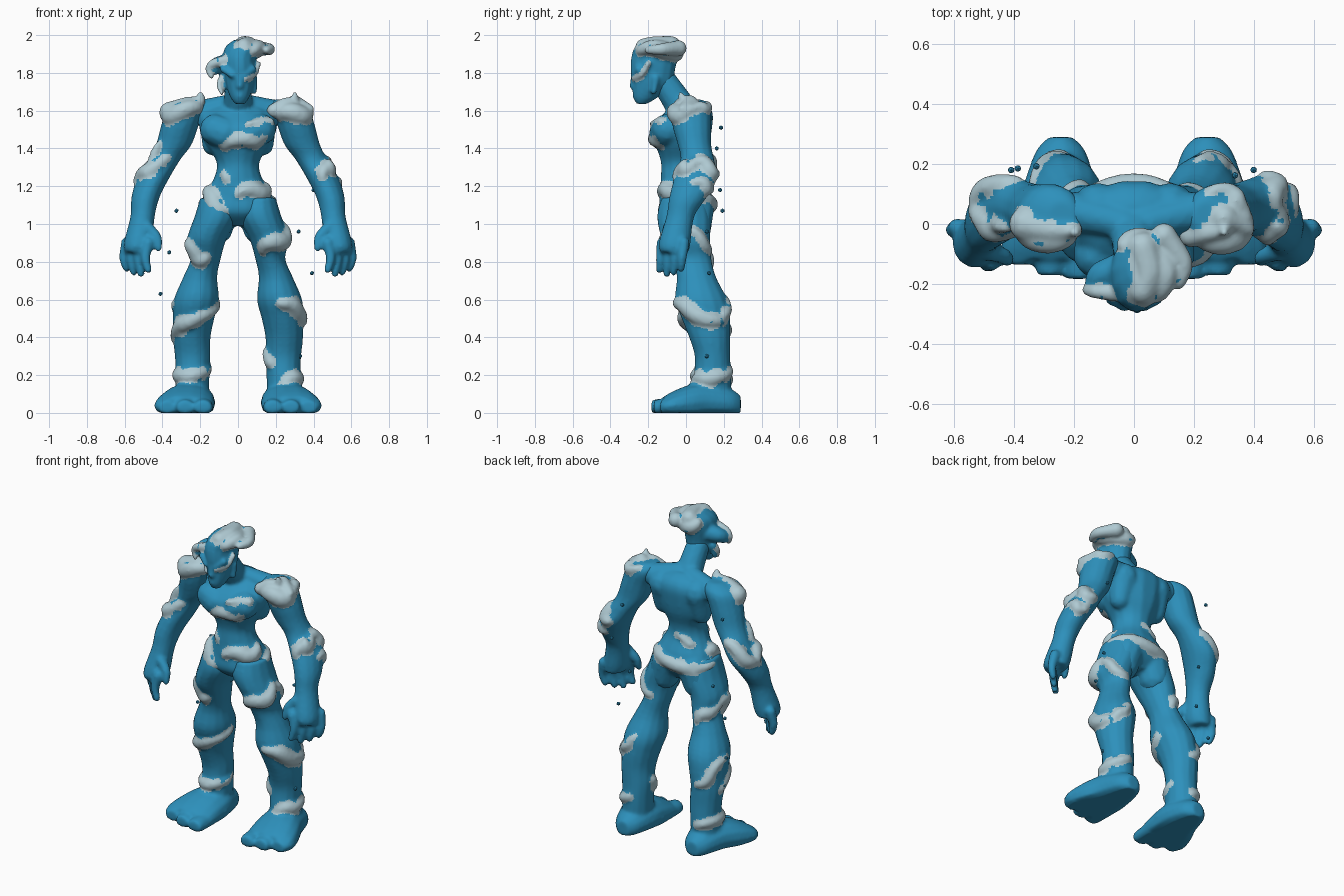
import bpy, bmesh, math, random
from mathutils import Vector, Matrix, noise, kdtree

random.seed(4)
cube = bpy.data.objects.get("Cube")
if cube:
    bpy.data.objects.remove(cube)

# Directions around a limb, seen from above
LEFT, BACK = Vector((1, 0)), Vector((0, 1))
RIGHT, FRONT = -LEFT, -BACK


def material(name, *color):
    m = bpy.data.materials.new(name)
    m.use_nodes = True
    m.diffuse_color = (*color, 1)
    m.node_tree.nodes["Principled BSDF"].inputs["Base Color"].default_value = (*color, 1)
    return m


WATER = material("water blue", .026, .28, .5)
FOAM = material("foam pale blue", .43, .59, .65)


def ring(z, wide, deep, x=0, y=0):
    """One elliptical cross-section: centre and two radii."""
    return Vector((x, y, z, wide, deep))


def spline(points, t):
    """Smooth curve through the points, t in 0..1."""
    last = len(points) - 1
    i = min(int(t * last), last - 1)
    u = t * last - i
    before, a, b, after = (points[min(max(i + k, 0), last)] for k in (-1, 0, 1, 2))
    go, arrive = (b - before) / 2, (after - a) / 2
    return a + go * u + (3 * (b - a) - 2 * go - arrive) * u**2 + (2 * (a - b) + go + arrive) * u**3


class Part:
    """A body part gathered from overlapping pieces and fused at the end."""

    def __init__(self, name, rows, side=1):
        self.name, self.rows, self.side = name, rows, side
        self.bm, self.foam = bmesh.new(), []
        self.loft(rows)

    def loft(self, rows, lying=False, sides=14, steps=36):
        """Closed skin over the rings, upright or lying along y on the ground."""
        loops = []
        for k in range(steps + 1):
            x, y, z, wide, deep = spline(rows, k / steps)
            loop = []
            for j in range(sides):
                turn = math.tau * j / sides
                u, v = wide * math.cos(turn), deep * math.sin(turn)
                point = (x + u, y, max(z + v, 0)) if lying else (x + u, y + v, z)
                loop.append(self.bm.verts.new((point[0] * self.side, *point[1:])))
            loops.append(loop)
        for low, high in zip(loops, loops[1:]):
            for j in range(sides):
                n = (j + 1) % sides
                self.bm.faces.new((low[j], low[n], high[n], high[j]))
        self.bm.faces.new(loops[0])
        self.bm.faces.new(loops[-1])

    def ball(self, point, radius, foam):
        bmesh.ops.create_icosphere(self.bm, subdivisions=2, radius=radius,
                                   matrix=Matrix.Translation(point))
        if foam:
            self.foam.append((point, radius))

    def strand(self, *points, start, end, foam=False, count=14):
        """Tapered strand of balls through the points."""
        points = [Vector((x * self.side, y, z)) for x, y, z in points]
        for k in range(count + 1):
            t = k / count
            self.ball(spline(points, t), start + (end - start) * t, foam)

    def band(self, *path, start, end, size=.045, curl=0):
        """Foam ridge winding over the skin, half sunk, from height start to height end."""
        samples = [spline(self.rows, k / 80) for k in range(81)]
        count = 12 * len(path)
        for k in range(count + 1):
            t = k / count
            height = start + (end - start) * t + size / 3 * math.sin(7 * t)
            x, y, _, wide, deep = min(samples, key=lambda s: abs(s.z - height))
            out = spline(path, t).normalized()
            radius = size * (1 + math.sin(math.pi * t)) / 2
            sunk = radius * .45
            point = Vector((x * self.side + (wide - sunk) * out.x, y + (deep - sunk) * out.y, height))
            self.ball(point, radius, True)
            if k == count // 2:
                middle, lean = point, Vector((out.x, out.y, 0))
        # A breaking crest rises from the middle of the ridge
        for k in range(10 if curl else 0):
            t = k / 10
            rise = Vector((0, 0, curl * t)) + lean * curl * t * (1 - t)
            self.ball(middle + rise, size * (1 - .7 * t), True)

    def finish(self, voxel=.011):
        """Fuse the pieces, soften them and colour the foam."""
        bmesh.ops.recalc_face_normals(self.bm, faces=self.bm.faces)
        mesh = bpy.data.meshes.new(self.name)
        self.bm.to_mesh(mesh)
        self.bm.free()
        ob = bpy.data.objects.new(self.name, mesh)
        bpy.context.collection.objects.link(ob)
        fuse = ob.modifiers.new("fuse", "REMESH")
        fuse.mode, fuse.voxel_size = "VOXEL", voxel
        soften = ob.modifiers.new("soften", "SMOOTH")
        soften.iterations = 4
        graph = bpy.context.evaluated_depsgraph_get()
        fused = bpy.data.meshes.new_from_object(ob.evaluated_get(graph))
        ob.modifiers.clear()
        ob.data = fused
        fused.materials.clear()
        fused.materials.append(WATER)
        fused.materials.append(FOAM)
        tree = kdtree.KDTree(len(self.foam))
        for i, (point, _) in enumerate(self.foam):
            tree.insert(point, i)
        tree.balance()
        for face in fused.polygons:
            ragged = .006 + .014 * noise.noise(face.center * 22)
            near = tree.find_range(face.center, .1)
            face.material_index = int(any(d < self.foam[i][1] + ragged for _, i, d in near))
            face.use_smooth = True


# Torso with chest, seat, shoulder slopes and neck
torso = Part("torso", [
    ring(z=.99, wide=.06, deep=.07, y=.01), ring(z=1.06, wide=.2, deep=.14),
    ring(z=1.15, wide=.18, deep=.14), ring(z=1.25, wide=.125, deep=.115, y=-.02),
    ring(z=1.33, wide=.115, deep=.115, y=-.02), ring(z=1.42, wide=.17, deep=.145, y=-.02),
    ring(z=1.5, wide=.205, deep=.165, y=-.025), ring(z=1.58, wide=.2, deep=.135, y=.01),
    ring(z=1.63, wide=.14, deep=.09, y=.03), ring(z=1.66, wide=.06, deep=.05, y=.02)])
for torso.side in (-1, 1):
    torso.strand((.07, -.11, 1.48), (.12, -.1, 1.5), start=.088, end=.085)
    torso.strand((.09, .05, 1.08), (.12, .04, .98), start=.1, end=.095)
    torso.strand((.03, .0, 1.64), (.2, .04, 1.59), start=.05, end=.07)
    torso.strand((.12, .05, 1.56), (.13, .03, 1.42), start=.09, end=.06)
torso.strand((0, 0, 1.58), (0, -.06, 1.67), (0, -.12, 1.76), start=.085, end=.07)
# Hip skirt, front sashes, chest sash and back splashes
torso.band(LEFT, LEFT + BACK, BACK, BACK + RIGHT, RIGHT, start=1.12, end=1.1)
torso.band(RIGHT, FRONT + RIGHT, FRONT * 2 + RIGHT, start=1.17, end=1.06, size=.055)
torso.band(FRONT, FRONT + LEFT, LEFT, start=1.16, end=1.19, size=.05)
torso.band(FRONT + RIGHT, FRONT * 2 + RIGHT, start=1.26, end=1.24, size=.025)
torso.band(FRONT * 2 + RIGHT, FRONT * 2 + LEFT, FRONT + LEFT, start=1.41, end=1.5, size=.05)
torso.strand((.05, -.185, 1.53), (.11, -.16, 1.54), (.17, -.13, 1.54), start=.012, end=.025, foam=True)
torso.band(BACK, BACK + RIGHT, start=1.27, end=1.22, size=.025)
torso.finish()

# Head with nose, chin and brows
head = Part("head", [
    ring(z=1.635, wide=.025, deep=.025, x=.01, y=-.235),
    ring(z=1.67, wide=.05, deep=.065, x=.01, y=-.215),
    ring(z=1.74, wide=.075, deep=.105, x=.01, y=-.18),
    ring(z=1.82, wide=.085, deep=.12, x=.01, y=-.175),
    ring(z=1.89, wide=.09, deep=.125, x=.01, y=-.165),
    ring(z=1.94, wide=.095, deep=.12, x=.03, y=-.15),
    ring(z=1.975, wide=.05, deep=.07, x=.03, y=-.14)])
head.strand((.01, -.275, 1.81), (.01, -.28, 1.73), start=.014, end=.02)
head.strand((.01, -.26, 1.68), (.01, -.245, 1.66), start=.025, end=.025)
for head.side in (-1, 1):
    head.strand((.03, -.28, 1.785), (.075, -.25, 1.82), start=.014, end=.022)
    head.strand((.08, -.16, 1.77), (.085, -.17, 1.7), start=.025, end=.015)
# Foam cap, its top, and the curls at the temple, brow and cheek
head.band(FRONT + LEFT, LEFT, BACK, BACK + RIGHT, start=1.915, end=1.925, size=.05)
head.strand((.15, -.2, 1.92), (.165, -.13, 1.925), (.1, -.04, 1.93), start=.02, end=.045, foam=True)
head.strand((.03, -.22, 1.935), (.05, -.16, 1.942), (.03, -.08, 1.94),
            start=.05, end=.057, foam=True)
head.strand((-.05, -.15, 1.85), (-.11, -.17, 1.84), (-.13, -.2, 1.82), start=.055, end=.035)
head.strand((-.07, -.23, 1.865), (-.13, -.225, 1.85), (-.155, -.22, 1.82), (-.14, -.23, 1.78),
            start=.03, end=.014, foam=True)
head.strand((-.09, -.17, 1.76), (-.1, -.18, 1.73), (-.085, -.2, 1.69),
            start=.02, end=.01, foam=True)
head.strand((.04, -.28, 1.77), (.09, -.235, 1.79), (.11, -.2, 1.85),
            start=.012, end=.014, foam=True)
head.finish(voxel=.009)


def build_arm(name, side):
    arm = Part(name, [
        ring(z=1.66, wide=.05, deep=.05, x=.24, y=.03), ring(z=1.62, wide=.1, deep=.1, x=.27, y=.03),
        ring(z=1.53, wide=.1, deep=.105, x=.305, y=.03), ring(z=1.42, wide=.095, deep=.09, x=.34, y=.045),
        ring(z=1.34, wide=.085, deep=.09, x=.39, y=.06), ring(z=1.24, wide=.085, deep=.115, x=.45, y=.05),
        ring(z=1.14, wide=.075, deep=.1, x=.49, y=.01), ring(z=1.04, wide=.065, deep=.075, x=.505, y=-.03),
        ring(z=.9, wide=.075, deep=.085, x=.53, y=-.06), ring(z=.85, wide=.06, deep=.075, x=.54, y=-.06)], side)
    # Fingers and thumb
    for i in range(4):
        x, y, tip = .475 + .038 * i, -.125 + .038 * i, .73 + .02 * abs(i - 1.3)
        arm.strand((x, y, .9), (x + .015, y - .01, .82), (x, y - .015, tip), start=.032, end=.02)
    arm.strand((.48, -.09, .98), (.43, -.11, .93), (.42, -.125, .87), start=.035, end=.018)
    return arm


# Arms with foam on the shoulders and forearms
left_arm = build_arm("left_arm", side=1)
left_arm.band(FRONT + RIGHT, FRONT, FRONT + LEFT, LEFT, start=1.57, end=1.6, size=.055)
left_arm.band(LEFT, LEFT + BACK, BACK, start=1.6, end=1.63, size=.035)
left_arm.band(FRONT, FRONT + LEFT, LEFT, start=1.25, end=1.33, size=.045, curl=.05)
left_arm.band(LEFT, LEFT + BACK, BACK, start=1.33, end=1.26)
left_arm.band(LEFT, LEFT + BACK, BACK, start=1.22, end=1.18, size=.035)
left_arm.strand((.19, -.04, 1.6), (.25, -.03, 1.64), (.3, -.02, 1.65), (.3, -.03, 1.69),
                start=.04, end=.014, foam=True)
left_arm.strand((.3, .02, 1.64), (.35, .0, 1.62), (.385, -.02, 1.61), start=.045, end=.02, foam=True)
left_arm.finish()
right_arm = build_arm("right_arm", side=-1)
right_arm.band(LEFT + FRONT, FRONT, FRONT + RIGHT, RIGHT, start=1.61, end=1.57, size=.05)
right_arm.band(RIGHT, FRONT + RIGHT, FRONT, start=1.22, end=1.33, size=.05)
right_arm.band(BACK, BACK + RIGHT, RIGHT, start=1.34, end=1.22)
right_arm.strand((.45, 0, 1.32), (.44, -.01, 1.38), (.42, -.015, 1.43),
                 start=.035, end=.012, foam=True)
right_arm.strand((.36, 0, 1.59), (.27, -.02, 1.63), (.2, -.02, 1.65), (.2, -.03, 1.69),
                 start=.06, end=.014, foam=True)
right_arm.finish()


def build_leg(name, side):
    leg = Part(name, [
        ring(z=1.14, wide=.09, deep=.12, x=.11, y=-.01), ring(z=1.04, wide=.115, deep=.145, x=.115, y=-.01),
        ring(z=.92, wide=.105, deep=.13, x=.165), ring(z=.82, wide=.08, deep=.105, x=.17, y=.03),
        ring(z=.72, wide=.09, deep=.105, x=.2, y=.055), ring(z=.6, wide=.12, deep=.14, x=.22, y=.08),
        ring(z=.5, wide=.11, deep=.13, x=.235, y=.105), ring(z=.4, wide=.1, deep=.11, x=.245, y=.125),
        ring(z=.3, wide=.095, deep=.095, x=.24, y=.14), ring(z=.2, wide=.09, deep=.1, x=.24, y=.14),
        ring(z=.04, wide=.09, deep=.11, x=.245, y=.13)], side)
    # Foot, broad at the front with a narrow heel, and three blunt toes
    leg.loft([ring(z=.04, wide=.04, deep=.05, x=.245, y=.29), ring(z=.05, wide=.085, deep=.075, x=.245, y=.24),
              ring(z=.06, wide=.125, deep=.1, x=.25, y=.12), ring(z=.05, wide=.15, deep=.1, x=.27, y=.02),
              ring(z=.04, wide=.16, deep=.075, x=.285, y=-.07), ring(z=.035, wide=.15, deep=.05, x=.285, y=-.12)],
             lying=True)
    for i in range(3):
        x, tip = .185 + .095 * i, -.175 + .012 * i * i
        leg.loft([ring(z=.03, wide=.055, deep=.055, x=x, y=-.04),
                  ring(z=.03, wide=.053, deep=.045, x=x, y=tip + .03),
                  ring(z=.03, wide=.042, deep=.035, x=x, y=tip - .008)], lying=True)
    return leg


# Legs with foam on the thighs, calves, shins and ankles
left_leg = build_leg("left_leg", side=1)
left_leg.band(FRONT * 2 + RIGHT, FRONT + LEFT, LEFT, start=.86, end=.97, size=.055)
left_leg.band(LEFT, LEFT + BACK, BACK, start=.97, end=.85, size=.035)
left_leg.band(FRONT, FRONT + LEFT, LEFT, LEFT + BACK, start=.58, end=.48, size=.05)
left_leg.band(LEFT + BACK, BACK, start=.47, end=.6, size=.035)
left_leg.band(FRONT, FRONT + LEFT, LEFT, BACK, start=.15, end=.22)
left_leg.band(RIGHT, RIGHT + FRONT, start=.32, end=.26, size=.04)
left_leg.finish()
right_leg = build_leg("right_leg", side=-1)
right_leg.band(BACK, BACK + RIGHT, RIGHT, start=.79, end=.88)
right_leg.band(RIGHT, FRONT + RIGHT, FRONT, start=.89, end=.81, size=.055)
right_leg.band(RIGHT, FRONT + RIGHT, FRONT, LEFT, start=.39, end=.57)
right_leg.band(RIGHT, RIGHT + BACK, BACK, start=.58, end=.42, size=.035)
right_leg.band(BACK, RIGHT, FRONT, LEFT, start=.17, end=.23, size=.042)
right_leg.finish()

# Small droplets floating beside the body
bm = bmesh.new()
for i in range(12):
    spot = ((-1)**i * random.uniform(.3, .42), random.uniform(.1, .2), .3 + .11 * i)
    bmesh.ops.create_icosphere(bm, subdivisions=1, radius=.012, matrix=Matrix.Translation(spot))
mesh = bpy.data.meshes.new("droplets")
bm.to_mesh(mesh)
bm.free()
mesh.materials.append(WATER)
bpy.context.collection.objects.link(bpy.data.objects.new("droplets", mesh))
